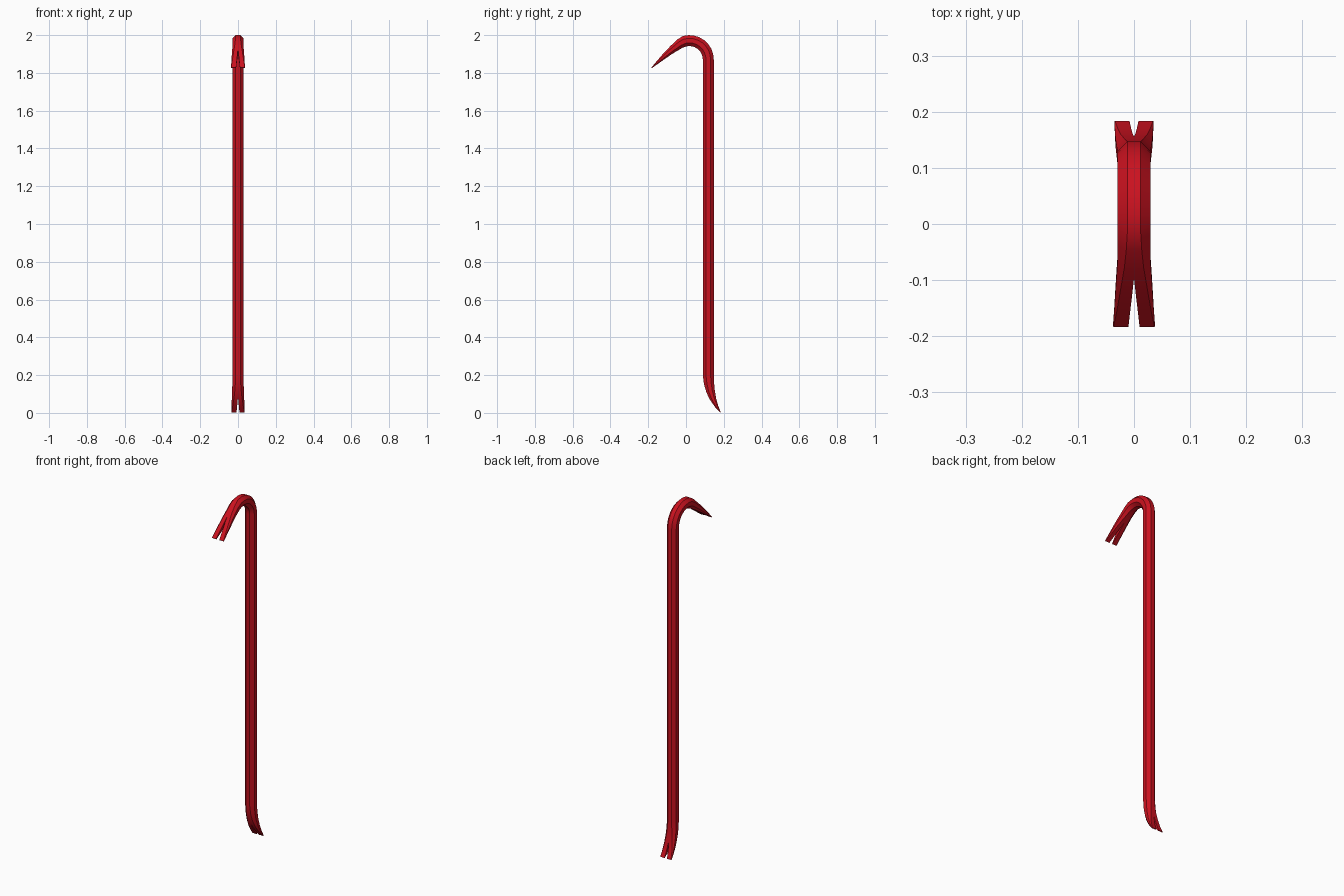
import bpy, bmesh, math
from mathutils import Vector

if "Cube" in bpy.data.objects:
    bpy.data.objects.remove(bpy.data.objects["Cube"])

R = 0.029  # half thickness of the octagonal bar

# stations along the bar: y, z, half thickness, half gap of the split, half width
stations = [
    (0.182, 0.003, 0.002, 0.008, 0.035),
    (0.162, 0.035, 0.009, 0.005, 0.034),
    (0.145, 0.070, 0.016, 0.002, 0.033),
    (0.138, 0.090, 0.0195, 0.0, 0.032),
    (0.130, 0.115, 0.023, 0.0, 0.031),
    (0.122, 0.155, 0.027, 0.0, 0.030),
    (0.118, 0.200, R, 0.0, R),
]
# hook bend
for i in range(9):
    a = math.radians(105 * i / 8)
    stations.append((0.018 + 0.1 * math.cos(a), 1.871 + 0.1 * math.sin(a), R, 0.0, R))
# upper claw
stations += [
    (-0.032, 1.955, 0.026, 0.0, 0.029),
    (-0.065, 1.930, 0.021, 0.0, 0.0295),
    (-0.085, 1.914, 0.018, 0.0, 0.031),
    (-0.115, 1.888, 0.0135, 0.003, 0.033),
    (-0.148, 1.858, 0.008, 0.0065, 0.035),
    (-0.182, 1.827, 0.002, 0.010, 0.0375),
]

# half bar on +x, lofted through the stations
bm = bmesh.new()
rings = []
pts = [Vector((0, s[0], s[1])) for s in stations]
for i, (y, z, t, gap, w) in enumerate(stations):
    d = (pts[min(i + 1, len(pts) - 1)] - pts[max(i - 1, 0)]).normalized()
    if i == 6:
        d = Vector((0, 0, 1))
    n = Vector((0, -d.z, d.y))
    k = 0.414 * t
    section = [(gap, t), (w - t + k, t), (w, k), (w, -k), (w - t + k, -t), (gap, -t)]
    rings.append([bm.verts.new(pts[i] + Vector((x, 0, 0)) + n * h) for x, h in section])

for i, (a, b) in enumerate(zip(rings, rings[1:])):
    split = stations[i][3] > 0 or stations[i + 1][3] > 0
    for j in range(6 if split else 5):
        k = (j + 1) % 6
        bm.faces.new((a[j], a[k], b[k], b[j]))
bm.faces.new(rings[0])
bm.faces.new(rings[-1])

# mirror the half to -x and weld the middle
geom = bm.verts[:] + bm.edges[:] + bm.faces[:]
copy = bmesh.ops.duplicate(bm, geom=geom)["geom"]
for v in copy:
    if isinstance(v, bmesh.types.BMVert):
        v.co.x *= -1
bmesh.ops.remove_doubles(bm, verts=bm.verts[:], dist=0.0001)
bmesh.ops.recalc_face_normals(bm, faces=bm.faces[:])

mesh = bpy.data.meshes.new("pry_bar")
bm.to_mesh(mesh)
bm.free()
bar = bpy.data.objects.new("pry_bar", mesh)
bpy.context.collection.objects.link(bar)

# red paint
red = bpy.data.materials.new("red_paint")
red.diffuse_color = (0.6, 0.006, 0.014, 1)
red.use_nodes = True
red.node_tree.nodes["Principled BSDF"].inputs["Base Color"].default_value = red.diffuse_color
mesh.materials.append(red)

bpy.context.view_layer.objects.active = bar
bar.select_set(True)
bpy.ops.object.shade_smooth_by_angle(angle=math.radians(40))
